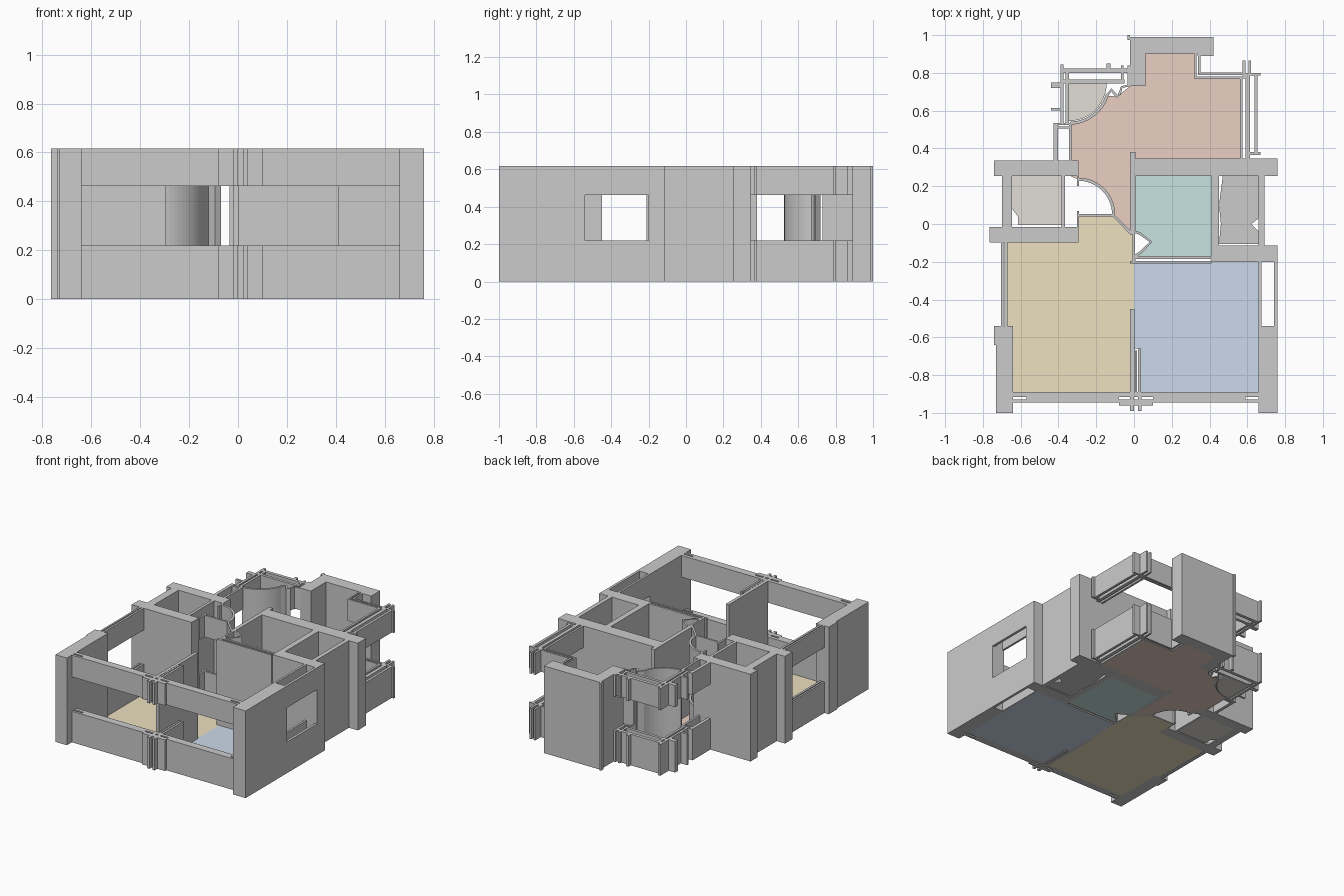
import bpy, bmesh, math

H, SILL, HEAD = 0.617, 0.22, 0.463
FULL = [(0, H)]
BAND = [(0, SILL), (HEAD, H)]        # window: parapet below, lintel above


def prism(bm, pts, z0, z1):
    area = sum(a[0] * b[1] - b[0] * a[1] for a, b in zip(pts, pts[1:] + pts[:1]))
    if area < 0:
        pts = pts[::-1]
    lo = [bm.verts.new((x, y, z0)) for x, y in pts]
    hi = [bm.verts.new((x, y, z1)) for x, y in pts]
    bm.faces.new(lo[::-1])
    bm.faces.new(hi)
    n = len(pts)
    for i in range(n):
        j = (i + 1) % n
        bm.faces.new((lo[i], lo[j], hi[j], hi[i]))


def finish(name, bm, color=None):
    me = bpy.data.meshes.new(name)
    bm.to_mesh(me)
    bm.free()
    ob = bpy.data.objects.new(name, me)
    bpy.context.collection.objects.link(ob)
    if color:
        m = bpy.data.materials.new(name)
        m.diffuse_color = (*color, 1)
        me.materials.append(m)


def boxes(name, rects, spans):
    bm = bmesh.new()
    for x0, y0, x1, y1 in rects:
        for z0, z1 in spans:
            prism(bm, [(x0, y0), (x1, y0), (x1, y1), (x0, y1)], z0, z1)
    finish(name, bm)


def ribbon(name, path, t, spans):
    """Thin wall of thickness t following an open path."""
    left, right = [], []
    for i, (x, y) in enumerate(path):
        a, b = path[max(i - 1, 0)], path[min(i + 1, len(path) - 1)]
        dx, dy = b[0] - a[0], b[1] - a[1]
        k = t / 2 / math.hypot(dx, dy)
        left.append((x - dy * k, y + dx * k))
        right.append((x + dy * k, y - dx * k))
    bm = bmesh.new()
    for z0, z1 in spans:
        prism(bm, left + right[::-1], z0, z1)
    finish(name, bm)


def arc(cx, cy, r, a0, a1, n=12):
    return [(cx + r * math.cos(math.radians(a0 + (a1 - a0) * i / n)),
             cy + r * math.sin(math.radians(a0 + (a1 - a0) * i / n))) for i in range(n + 1)]


def floor(name, pts, color):
    bm = bmesh.new()
    prism(bm, pts, 0, 0.01)
    finish(name, bm, color)


# thick structural walls
boxes("front_corner_piers", [(-0.73, -1, -0.64, -0.54), (-0.74, -0.64, -0.64, -0.54),
                             (0.66, -1, 0.76, -0.54)], FULL)
boxes("left_shaft_walls", [(-0.765, -0.097, -0.295, -0.015), (-0.74, 0.255, -0.295, 0.335),
                           (-0.70, -0.015, -0.645, 0.255), (-0.385, -0.015, -0.365, 0.255)], FULL)
boxes("right_core_walls", [(-0.02, 0.255, 0.76, 0.348), (0.41, -0.20, 0.76, -0.115),
                           (0.66, -0.115, 0.69, 0.255), (0.41, -0.115, 0.45, 0.255)], FULL)
boxes("back_block", [(-0.02, 0.90, 0.42, 0.99), (-0.02, 0.73, 0.06, 0.90),
                     (0.335, 0.89, 0.42, 0.90), (-0.035, 0.975, -0.02, 1.0)], FULL)
# thin partitions
boxes("middle_partitions", [(-0.02, -0.05, 0.008, 0.38), (0, -0.185, 0.41, -0.17),
                            (-0.02, -0.21, 0.41, -0.197), (-0.02, -0.89, 0.003, -0.45),
                            (-0.008, -0.21, 0.008, -0.17)], FULL)
boxes("partition_edge", [(0.005, -0.67, 0.017, -0.89), (0.022, -0.89, 0.036, -0.66)], BAND)

# window strips: parapet and lintel
boxes("front_window_strip", [(-0.64, -0.915, 0.66, -0.89), (-0.64, -0.945, 0.66, -0.928),
                             (-0.57, -0.93, -0.08, -0.91), (0.10, -0.93, 0.59, -0.91),
                             (-0.08, -0.96, 0.10, -0.94), (-0.02, -0.99, 0.0, -0.89),
                             (0.022, -0.99, 0.04, -0.89)], BAND)
boxes("left_window_strip", [(-0.705, -0.54, -0.692, -0.097), (-0.685, -0.54, -0.67, -0.097)], BAND)
boxes("right_window_strip", [(0.66, -0.54, 0.675, -0.20), (0.742, -0.54, 0.76, -0.20)], BAND)
boxes("back_right_windows", [(0.56, 0.348, 0.575, 0.77), (0.59, 0.348, 0.615, 0.80),
                             (0.637, 0.37, 0.655, 0.80), (0.615, 0.365, 0.67, 0.38),
                             (0.61, 0.785, 0.67, 0.80), (0.575, 0.77, 0.59, 0.865),
                             (0.605, 0.79, 0.62, 0.865), (0.35, 0.79, 0.59, 0.803),
                             (0.32, 0.768, 0.575, 0.78), (0.32, 0.77, 0.33, 0.90),
                             (0.34, 0.79, 0.352, 0.90)], BAND)
boxes("back_left_windows", [(-0.425, 0.335, -0.402, 0.53), (-0.345, 0.335, -0.33, 0.53),
                            (-0.425, 0.505, -0.33, 0.517), (-0.425, 0.523, -0.33, 0.535),
                            (-0.39, 0.53, -0.373, 0.845), (-0.362, 0.53, -0.345, 0.80),
                            (-0.44, 0.72, -0.39, 0.75), (-0.44, 0.60, -0.39, 0.615),
                            (-0.39, 0.80, -0.02, 0.823), (-0.39, 0.745, -0.05, 0.765),
                            (-0.39, 0.82, -0.375, 0.845), (-0.145, 0.82, -0.125, 0.85),
                            (-0.07, 0.75, -0.055, 0.84), (-0.035, 0.73, -0.02, 0.84)], BAND)

# curved walls
kitchen_arc = arc(-0.345, 0.745, 0.212, -88, -18, 14)
ribbon("balcony_curve", kitchen_arc + [(-0.12, 0.71), (-0.09, 0.675), (-0.075, 0.69)], 0.016, FULL)
ribbon("balcony_return", [(-0.075, 0.69), (-0.065, 0.725), (-0.02, 0.735)], 0.012, BAND)
hall_arc = arc(-0.295, 0.05, 0.187, 90, 0, 14)
ribbon("hall_door_curve", hall_arc, 0.016, BAND)
ribbon("hall_door_threshold", [(-0.295, 0.046), (-0.11, 0.046), (-0.01, -0.055)], 0.014, BAND)
boxes("hall_door_side", [(-0.303, -0.015, -0.29, 0.07), (-0.303, 0.20, -0.29, 0.255)], BAND)
niche = [(0, -0.04), (0.03, -0.05), (0.09, -0.095), (0.035, -0.15), (0.005, -0.17)]
ribbon("bath_door_nook", niche, 0.014, BAND)
boxes("bath_door_side", [(-0.008, -0.18, 0.005, -0.04)], BAND)

# room floors
floor("left_room_floor", [(-0.64, -0.89), (-0.02, -0.89), (-0.02, -0.45), (0, -0.45), (0, -0.06),
                          (-0.1, 0.04), (-0.295, 0.04), (-0.295, -0.097), (-0.67, -0.097),
                          (-0.67, -0.54), (-0.64, -0.54)], (0.84, 0.75, 0.53))
floor("right_room_floor", [(0.036, -0.89), (0.66, -0.89), (0.66, -0.2), (0.0, -0.2),
                           (0.0, -0.66), (0.036, -0.66)], (0.60, 0.70, 0.82))
floor("hall_floor", [(0.06, 0.90), (0.32, 0.90), (0.32, 0.77), (0.56, 0.77), (0.56, 0.348),
                     (-0.02, 0.348), (-0.02, -0.05)] + hall_arc[::-1] +
      [(-0.33, 0.25)] + kitchen_arc + [(-0.09, 0.675), (-0.02, 0.73), (0.06, 0.73)],
      (0.83, 0.63, 0.54))
floor("bath_floor", [(0.008, 0.255), (0.41, 0.255), (0.41, -0.17)] + niche[::-1],
      (0.57, 0.77, 0.75))
floor("balcony_floor", [(-0.345, 0.745)] + arc(-0.345, 0.745, 0.2, -90, 0),
      (0.76, 0.73, 0.67))
floor("left_shaft_floor", [(-0.645, 0.255), (-0.385, 0.255), (-0.385, -0.005), (-0.615, -0.005),
                           (-0.615, 0.04), (-0.645, 0.08)], (0.76, 0.73, 0.67))
floor("right_shaft_floor", [(0.47, 0.255), (0.66, 0.255), (0.66, 0.03), (0.62, 0.0), (0.66, -0.04),
                            (0.66, -0.105), (0.45, -0.105), (0.46, 0.0), (0.45, 0.1)],
      (0.62, 0.62, 0.63))
